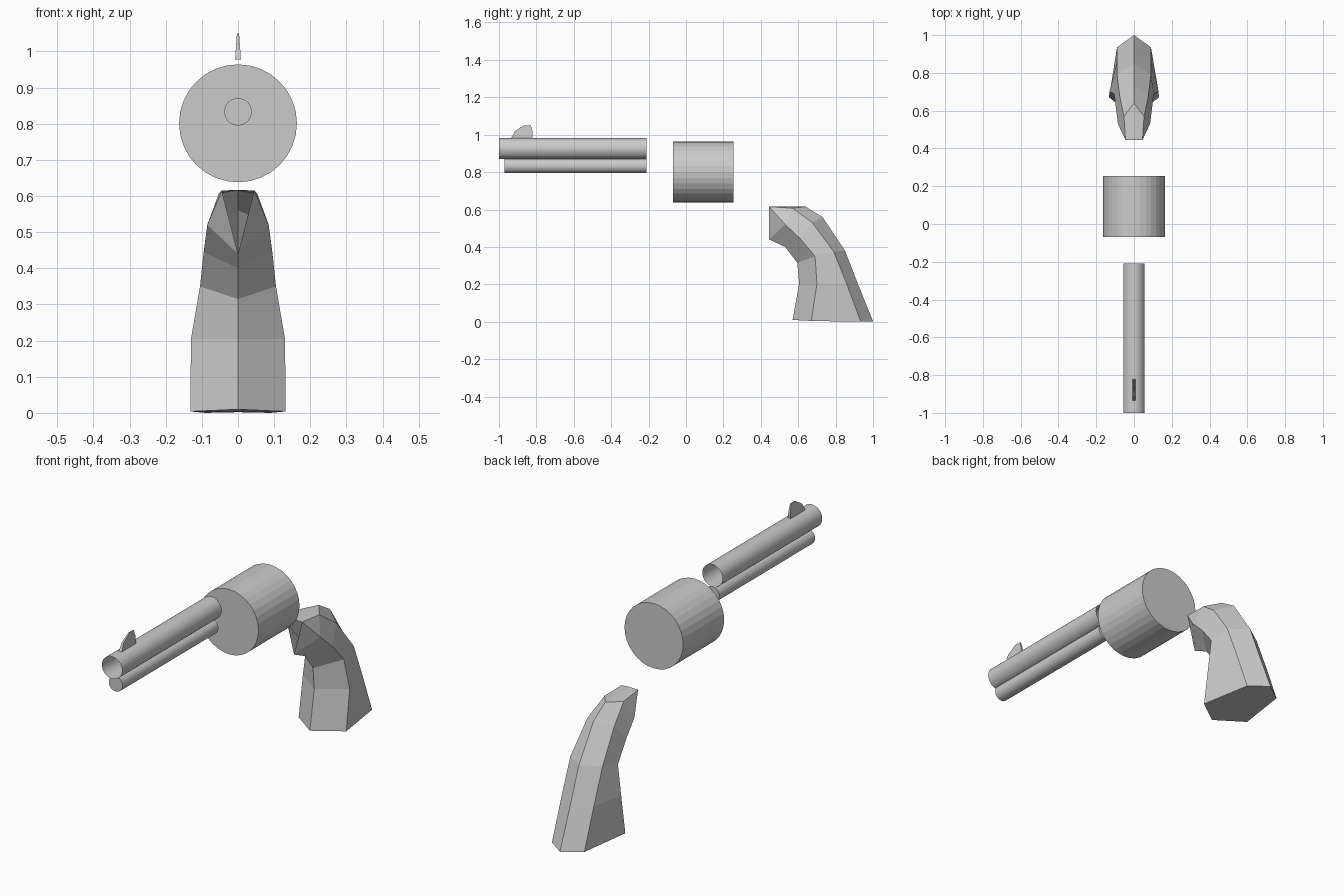
import bpy
import bmesh
import math
from mathutils import Matrix

cube = bpy.data.objects.get("Cube")
if cube:
    bpy.data.objects.remove(cube, do_unlink=True)

# One plain grey for every part
grey = bpy.data.materials.new("plain_grey")
grey.use_nodes = True
grey.diffuse_color = (0.6, 0.6, 0.6, 1)
grey.node_tree.nodes["Principled BSDF"].inputs["Base Color"].default_value = (0.6, 0.6, 0.6, 1)


def finish(name, bm):
    bmesh.ops.recalc_face_normals(bm, faces=bm.faces)
    mesh = bpy.data.meshes.new(name)
    bm.to_mesh(mesh)
    bm.free()
    mesh.materials.append(grey)
    obj = bpy.data.objects.new(name, mesh)
    bpy.context.collection.objects.link(obj)
    return obj


def cylinder_y(name, radius, z, y0, y1, capped=True):
    """Cylinder lying along y."""
    bm = bmesh.new()
    place = Matrix.Translation((0, (y0 + y1) / 2, z)) @ Matrix.Rotation(math.pi / 2, 4, "X")
    bmesh.ops.create_cone(bm, cap_ends=capped, segments=32, radius1=radius,
                          radius2=radius, depth=y1 - y0, matrix=place)
    return finish(name, bm)


# Open barrel tube, rod beneath it and drum
cylinder_y("barrel", 0.056, 0.926, -1.0, -0.21, capped=False)
cylinder_y("ejector_rod", 0.038, 0.833, -0.97, -0.21)
cylinder_y("drum", 0.163, 0.801, -0.07, 0.255)

# Front sight: side profile (y, z), thinner towards the top
profile = [(-0.936, 0.978), (-0.914, 1.02), (-0.866, 1.05),
           (-0.83, 1.05), (-0.82, 1.015), (-0.82, 0.978)]
bm = bmesh.new()
sides = []
for s in (-1, 1):
    sides.append([bm.verts.new((s * (0.008 - 0.07 * (z - 0.978)), y, z)) for y, z in profile])
    bm.faces.new(sides[-1])
for i in range(len(profile)):
    j = (i + 1) % len(profile)
    bm.faces.new((sides[0][i], sides[0][j], sides[1][j], sides[1][i]))
finish("front_sight", bm)

# Grip: rows of front ridge (y, z), widest edge, rear edge (x, y, z), back ridge (y, z)
rows = [
    ((0.445, 0.44), (0.045, 0.445, 0.615), (0.045, 0.445, 0.615), (0.445, 0.617)),
    ((0.445, 0.44), (0.085, 0.53, 0.52), (0.053, 0.57, 0.607), (0.64, 0.615)),
    ((0.53, 0.40), (0.095, 0.61, 0.445), (0.075, 0.675, 0.53), (0.73, 0.56)),
    ((0.595, 0.315), (0.105, 0.69, 0.35), (0.09, 0.79, 0.375), (0.85, 0.38)),
    ((0.605, 0.205), (0.13, 0.70, 0.205), (0.09, 0.86, 0.2), (0.92, 0.2)),
    ((0.57, 0.01), (0.132, 0.67, 0.004), (0.09, 0.935, 0.0), (1.0, 0.002)),
]
bm = bmesh.new()
rings = []
for front, wide, rear, back in rows:
    half = [wide, rear]
    mirrored = [(-x, y, z) for x, y, z in reversed(half)]
    ring = [(0, *front)] + half + [(0, *back)] + mirrored
    rings.append([bm.verts.new(p) for p in ring])
for a, b in zip(rings, rings[1:]):
    for i in range(6):
        j = (i + 1) % 6
        bm.faces.new((a[i], a[j], b[j], b[i]))
bm.faces.new(rings[-1])
bmesh.ops.remove_doubles(bm, verts=bm.verts, dist=0.0005)
finish("grip", bm)
